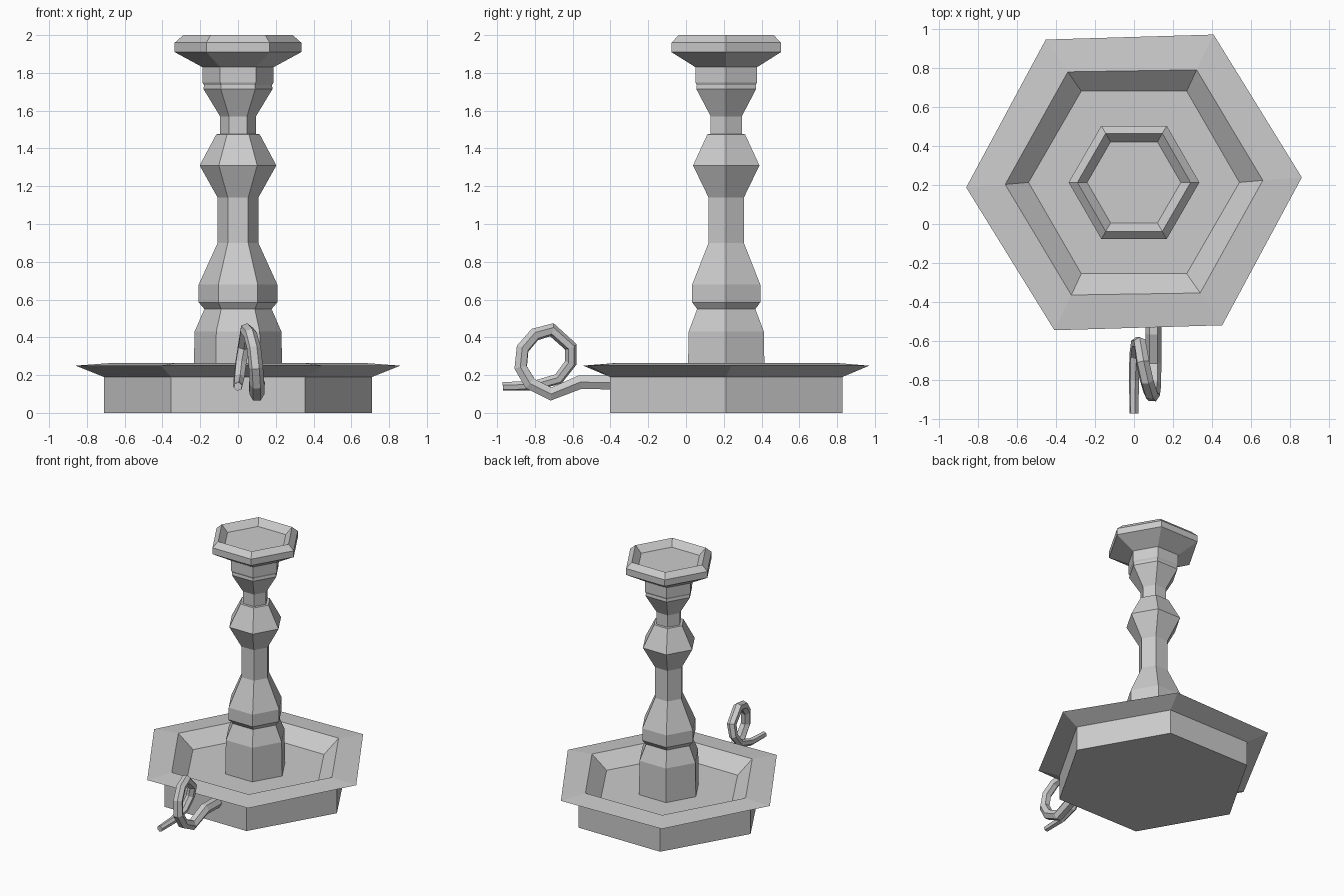
import bpy, bmesh
from math import cos, sin, pi, radians

if "Cube" in bpy.data.objects:
    bpy.data.objects.remove(bpy.data.objects["Cube"])

CY = 0.213  # the turned axis sits behind the origin, the handle in front


def lathe(name, profile, sides=6):
    """Six-sided turned solid; profile rows are (radius, z, twist in degrees)."""
    bm = bmesh.new()
    rings = []
    for r, z, twist in profile:
        angles = [2 * pi * i / sides + radians(twist) for i in range(sides)]
        rings.append([bm.verts.new((r * cos(a), CY + r * sin(a), z)) for a in angles])
    for low, high in zip(rings, rings[1:]):
        for i in range(sides):
            j = (i + 1) % sides
            bm.faces.new((low[i], low[j], high[j], high[i]))
    bm.faces.new(rings[0][::-1])
    bm.faces.new(rings[-1])
    bmesh.ops.recalc_face_normals(bm, faces=bm.faces)
    mesh = bpy.data.meshes.new(name)
    bm.to_mesh(mesh)
    bm.free()
    obj = bpy.data.objects.new(name, mesh)
    bpy.context.collection.objects.link(obj)
    return obj


# Drip tray: straight foot, flared rim, sunken floor
lathe("drip_tray", [
    (0.71, 0.0, 0), (0.71, 0.19, 0), (0.86, 0.25, 1.7),
    (0.66, 0.265, 0.9), (0.54, 0.165, 0)])

# Stem with turned swellings, ending in the candle cup
stem = [
    (0.235, 0.16), (0.23, 0.43), (0.178, 0.55), (0.208, 0.585), (0.208, 0.68),
    (0.108, 0.90), (0.108, 1.14), (0.203, 1.31), (0.115, 1.475), (0.095, 1.476),
    (0.095, 1.57), (0.183, 1.715), (0.18, 1.735), (0.188, 1.75), (0.188, 1.83),
    (0.335, 1.91), (0.335, 1.96), (0.29, 2.0), (0.24, 1.95)]
lathe("stem_and_cup", [(r, z, 0) for r, z in stem])

# Curled finger handle: x, y, z, thickness
path = [
    (0.10, -0.38, 0.16, 0.042), (0.10, -0.56, 0.163, 0.042),
    (0.10, -0.715, 0.10, 0.040), (0.10, -0.825, 0.155, 0.039),
    (0.095, -0.875, 0.24, 0.038), (0.085, -0.865, 0.34, 0.037),
    (0.065, -0.80, 0.415, 0.036), (0.045, -0.71, 0.44, 0.036),
    (0.03, -0.61, 0.35, 0.034), (0.015, -0.61, 0.265, 0.032),
    (0.005, -0.675, 0.18, 0.030), (0.0, -0.80, 0.145, 0.027),
    (0.0, -0.97, 0.14, 0.023)]
curve = bpy.data.curves.new("handle", 'CURVE')
curve.dimensions = '3D'
curve.bevel_depth = 1.0
curve.bevel_resolution = 1
curve.use_fill_caps = True
spline = curve.splines.new('POLY')
spline.points.add(len(path) - 1)
spline.use_smooth = False
for p, (x, y, z, r) in zip(spline.points, path):
    p.co = (x, y, z, 1)
    p.radius = r
handle = bpy.data.objects.new("handle", curve)
bpy.context.collection.objects.link(handle)
bpy.context.view_layer.objects.active = handle
handle.select_set(True)
bpy.ops.object.convert(target='MESH')
bpy.ops.object.shade_flat()
